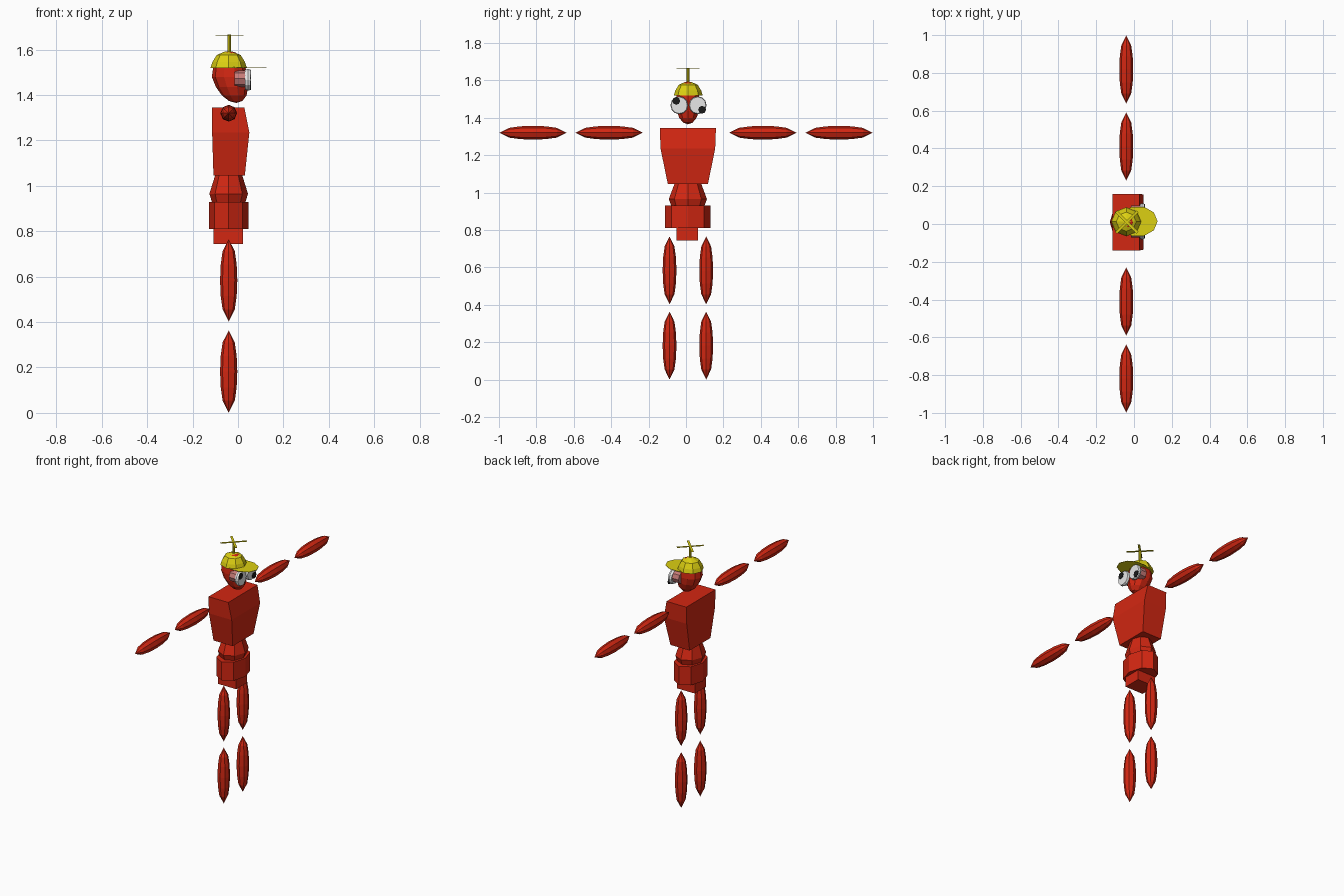
import bpy, bmesh
from math import pi, sin, cos
from mathutils import Matrix, Vector

old = bpy.data.objects.get("Cube")
if old:
    bpy.data.objects.remove(old, do_unlink=True)


def material(name, rgb):
    m = bpy.data.materials.new(name)
    m.use_nodes = True
    m.diffuse_color = (*rgb, 1)
    m.node_tree.nodes["Principled BSDF"].inputs["Base Color"].default_value = (*rgb, 1)
    return m


RED = material("red", (0.65, 0.02, 0.006))
YELLOW = material("yellow", (0.72, 0.63, 0.006))
WHITE = material("white", (0.8, 0.8, 0.8))
PINK = material("dusty pink", (0.58, 0.2, 0.19))
BLACK = material("black", (0.01, 0.01, 0.01))

UP = Matrix.Identity(3)
ALONG_Y = Matrix.Rotation(-pi / 2, 3, 'X')
ALONG_X = Matrix.Rotation(pi / 2, 3, 'Y')
CX, CY = -0.041, 0.01          # body axis


def finish(name, bm, mat):
    bmesh.ops.recalc_face_normals(bm, faces=bm.faces[:])
    me = bpy.data.meshes.new(name)
    bm.to_mesh(me)
    bm.free()
    me.materials.append(mat)
    ob = bpy.data.objects.new(name, me)
    bpy.context.collection.objects.link(ob)
    return ob


def loft(name, rings, mat):
    """Skin a list of point rings; a ring of one point makes a tip."""
    bm = bmesh.new()
    loops = [[bm.verts.new(p) for p in r] for r in rings]
    for a, b in zip(loops, loops[1:]):
        n = max(len(a), len(b))
        for i in range(n):
            j = (i + 1) % n
            if len(a) == 1:
                bm.faces.new((a[0], b[i], b[j]))
            elif len(b) == 1:
                bm.faces.new((a[i], a[j], b[0]))
            else:
                bm.faces.new((a[i], a[j], b[j], b[i]))
    for end in (loops[0], loops[-1]):
        if len(end) > 2:
            bm.faces.new(end)
    return finish(name, bm, mat)


def lathe(name, profile, centre, scale, mat, segs=8, axis=UP, lean=0.0):
    """Turn (radius, height) pairs round an axis; lean shifts low rings forward."""
    rings = []
    for r, h in profile:
        n = segs if r else 1
        rings.append([Vector(centre) + axis @ Vector((
            scale[0] * r * cos(2 * pi * i / n) + lean * max(0, -h),
            scale[1] * r * sin(2 * pi * i / n),
            scale[2] * h)) for i in range(n)])
    return loft(name, rings, mat)


def box(name, centre, size, mat, turn=0):
    bm = bmesh.new()
    bmesh.ops.create_cube(bm, size=1, matrix=Matrix.Translation(centre)
                          @ Matrix.Rotation(turn, 4, 'Z') @ Matrix.Diagonal((*size, 1)))
    return finish(name, bm, mat)


def ball(rings):
    return [(0 if k in (0, rings) else sin(pi * k / rings), -cos(pi * k / rings))
            for k in range(rings + 1)]


DRUM = [(1, -1), (1, 1)]
SPINDLE = [(0, -1), (0.707, -0.707), (0.924, -0.383), (1, 0),
           (0.924, 0.383), (0.707, 0.707), (0, 1)]

# Arms and legs
for side, s in (("left", 1), ("right", -1)):
    for part, y in (("upper_arm", 0.411), ("forearm", 0.818)):
        lathe(f"{side}_{part}", SPINDLE, (CX, s * y, 1.32),
              (0.037, 0.037, 0.18), RED, axis=ALONG_Y)
    for part, z in (("thigh", 0.584), ("shin", 0.182)):
        lathe(f"{side}_{part}", SPINDLE, (CX, CY + s * 0.098, z),
              (0.038, 0.037, 0.181), RED)

# Torso: bottom, chest and shoulder sections as back x, front x, half width, height
sections = [(-0.108, 0.03, 0.107, 1.045), (-0.114, 0.05, 0.146, 1.235),
            (-0.114, 0.028, 0.15, 1.345)]
loft("torso", [[(b, CY - w, z), (f, CY - w, z), (f, CY + w, z), (b, CY + w, z)]
               for b, f, w, z in sections], RED)

# Waist, hips and crotch
lathe("waist", ball(4), (CX, CY, 0.965), (0.085, 0.102, 0.113), RED)
lathe("hips", DRUM, (CX, CY, 0.87), (0.087, 0.122, 0.06), RED)
box("crotch", (-0.043, 0.007, 0.785), (0.13, 0.113, 0.08), RED)

# Head with the chin pushed forward
lathe("head", ball(8), (CX + 0.003, CY, 1.48), (0.077, 0.068, 0.115), RED,
      segs=10, lean=0.03)

# Eyes: socket, eyeball and an off-centre pupil
for side, y, py, pz in (("left", 0.063, 0.086, 1.443), ("right", -0.036, -0.052, 1.49)):
    lathe(f"{side}_eye_socket", DRUM, (0.012, y, 1.472), (0.037, 0.036, 0.027), PINK,
          axis=ALONG_X)
    lathe(f"{side}_eye", [(0.9, -1), (1, 0), (0.92, 1)], (0.043, y, 1.467),
          (0.048, 0.047, 0.012), WHITE, segs=12, axis=ALONG_X)
    lathe(f"{side}_pupil", DRUM, (0.056, py, pz), (0.021, 0.021, 0.002), BLACK,
          axis=ALONG_X)

# Cap with a flat peak
lathe("cap", [(1, 0), (0.9, 0.35), (0.66, 0.78), (0.2, 1), (0, 1.01)],
      (CX, CY + 0.002, 1.52), (0.08, 0.077, 0.072), YELLOW)
lathe("cap_peak", DRUM, (0.02, CY + 0.004, 1.522), (0.105, 0.081, 0.001), YELLOW, segs=10)

# Propeller
lathe("propeller_stem", DRUM, (CX + 0.003, CY, 1.628), (0.008, 0.008, 0.038), YELLOW)
for k in (1, -1):
    box(f"propeller_blade_{'a' if k > 0 else 'b'}", (CX + 0.003, CY, 1.663),
        (0.16, 0.014, 0.002), YELLOW, turn=k * pi / 4)
